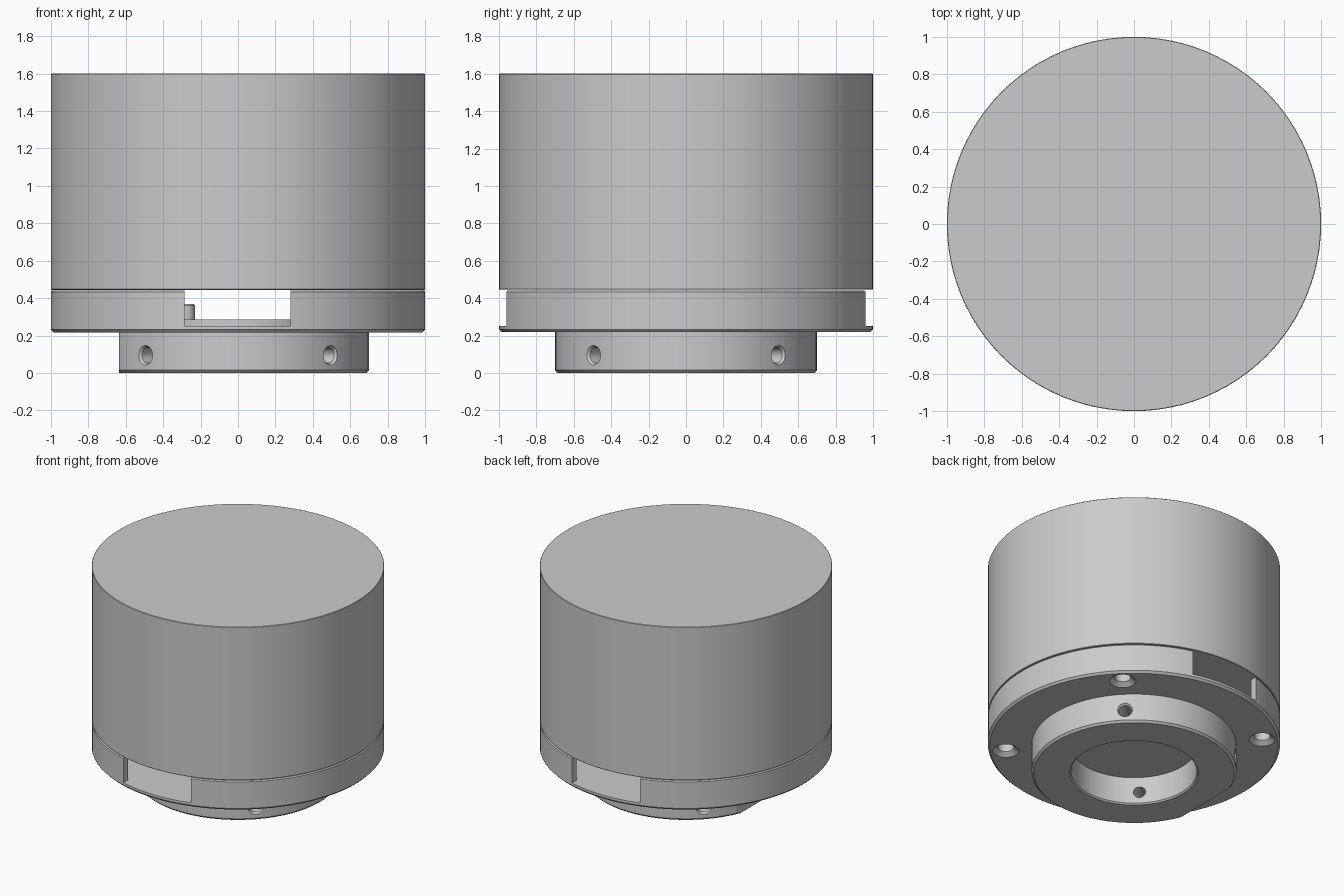
import bpy, bmesh, math
from mathutils import Matrix, Vector

if "Cube" in bpy.data.objects:
    bpy.data.objects.remove(bpy.data.objects["Cube"])

grey = bpy.data.materials.new("plain_grey")
grey.use_nodes = True
colour = (0.6, 0.6, 0.6, 1)
grey.diffuse_color = colour
grey.node_tree.nodes["Principled BSDF"].inputs["Base Color"].default_value = colour


def finish(name, bm, matrix=Matrix()):
    bmesh.ops.remove_doubles(bm, verts=bm.verts, dist=1e-5)
    bmesh.ops.dissolve_degenerate(bm, dist=1e-5, edges=bm.edges)
    bmesh.ops.recalc_face_normals(bm, faces=bm.faces)
    mesh = bpy.data.meshes.new(name)
    bm.to_mesh(mesh)
    bm.free()
    mesh.transform(matrix)
    mesh.materials.append(grey)
    obj = bpy.data.objects.new(name, mesh)
    bpy.context.collection.objects.link(obj)
    return obj


def lathe(name, profile, steps=96, matrix=Matrix(), closed=False):
    """Revolve (radius, height) points around z."""
    bm = bmesh.new()
    verts = [bm.verts.new((r, 0, z)) for r, z in profile]
    edges = [bm.edges.new(pair) for pair in zip(verts, verts[1:])]
    if closed:
        edges.append(bm.edges.new((verts[-1], verts[0])))
    bmesh.ops.spin(bm, geom=verts + edges, axis=(0, 0, 1), cent=(0, 0, 0),
                   angle=math.tau, steps=steps, use_duplicate=False)
    return finish(name, bm, matrix)


def box(name, low, high):
    low, high = Vector(low), Vector(high)
    bm = bmesh.new()
    bmesh.ops.create_cube(bm, size=1)
    place = Matrix.Translation((low + high) / 2) @ Matrix.Diagonal((*(high - low), 1))
    return finish(name, bm, place)


def smooth(obj):
    bpy.ops.object.select_all(action="DESELECT")
    obj.select_set(True)
    bpy.context.view_layer.objects.active = obj
    bpy.ops.object.shade_smooth_by_angle(angle=math.radians(25))


# Main drum
drum = lathe("drum", [(0, 0.445), (0.997, 0.445), (1, 0.448), (1, 1.597),
                      (0.997, 1.6), (0, 1.6)])

# Base: hollow neck, flange plate, thin rim wall and low centre boss
base = lathe("base", [(0, 0.21), (0.43, 0.21), (0.43, 0.01), (0.44, 0),
                      (0.685, 0), (0.7, 0.015), (0.7, 0.218), (0.985, 0.218),
                      (1, 0.233), (1, 0.433), (0.993, 0.44), (0.95, 0.44),
                      (0.95, 0.25), (0.5, 0.25), (0.5, 0.285), (0, 0.285)])

# Cutters: front and back slots, flat on the neck
cutters = [box("front_slot", (-0.285, -1.1, 0.251), (0.28, -0.8, 0.6)),
           box("back_slot", (-0.285, 0.8, 0.251), (0.28, 1.1, 0.6)),
           box("neck_flat", (-0.8, -0.8, -0.1), (-0.635, 0.8, 0.218))]

parts = [drum, base]
for i in range(4):
    turn = Matrix.Rotation(math.radians(45 + 90 * i), 4, "Z")
    # Countersunk bolt hole through the flange, with a hollow post above it
    bolt = turn @ Matrix.Translation((0.88, 0, 0))
    cutters.append(lathe("bolt_hole", [(0, 0.2), (0.095, 0.2), (0.09, 0.218),
                                       (0.055, 0.245), (0.055, 0.3), (0, 0.3)], 32, bolt))
    parts.append(lathe("bolt_post", [(0.055, 0.25), (0.055, 0.44), (0.085, 0.44),
                                     (0.085, 0.25)], 32, bolt, True))
    # Radial set screw hole through the neck wall
    radial = turn @ Matrix.Translation((0, 0, 0.095)) @ Matrix.Rotation(math.pi / 2, 4, "Y")
    cutters.append(lathe("set_screw_hole", [(0, 0.38), (0.042, 0.38), (0.042, 0.685),
                                            (0.06, 0.71), (0.06, 0.75), (0, 0.75)], 32, radial))

# Small locating peg on the centre boss
parts.append(lathe("locating_peg", [(0, 0.28), (0.05, 0.28), (0.05, 0.36), (0.042, 0.37),
                                    (0, 0.37)], 24, Matrix.Translation((-0.28, 0, 0))))

# Cut the base, then drop the cutters
for cutter in cutters:
    mod = base.modifiers.new(cutter.name, "BOOLEAN")
    mod.operation = "DIFFERENCE"
    mod.solver = "EXACT"
    mod.object = cutter
bpy.context.view_layer.update()
cut_mesh = bpy.data.meshes.new_from_object(
    base.evaluated_get(bpy.context.evaluated_depsgraph_get()))
base.modifiers.clear()
base.data = cut_mesh
for cutter in cutters:
    bpy.data.objects.remove(cutter)

for part in parts:
    smooth(part)
